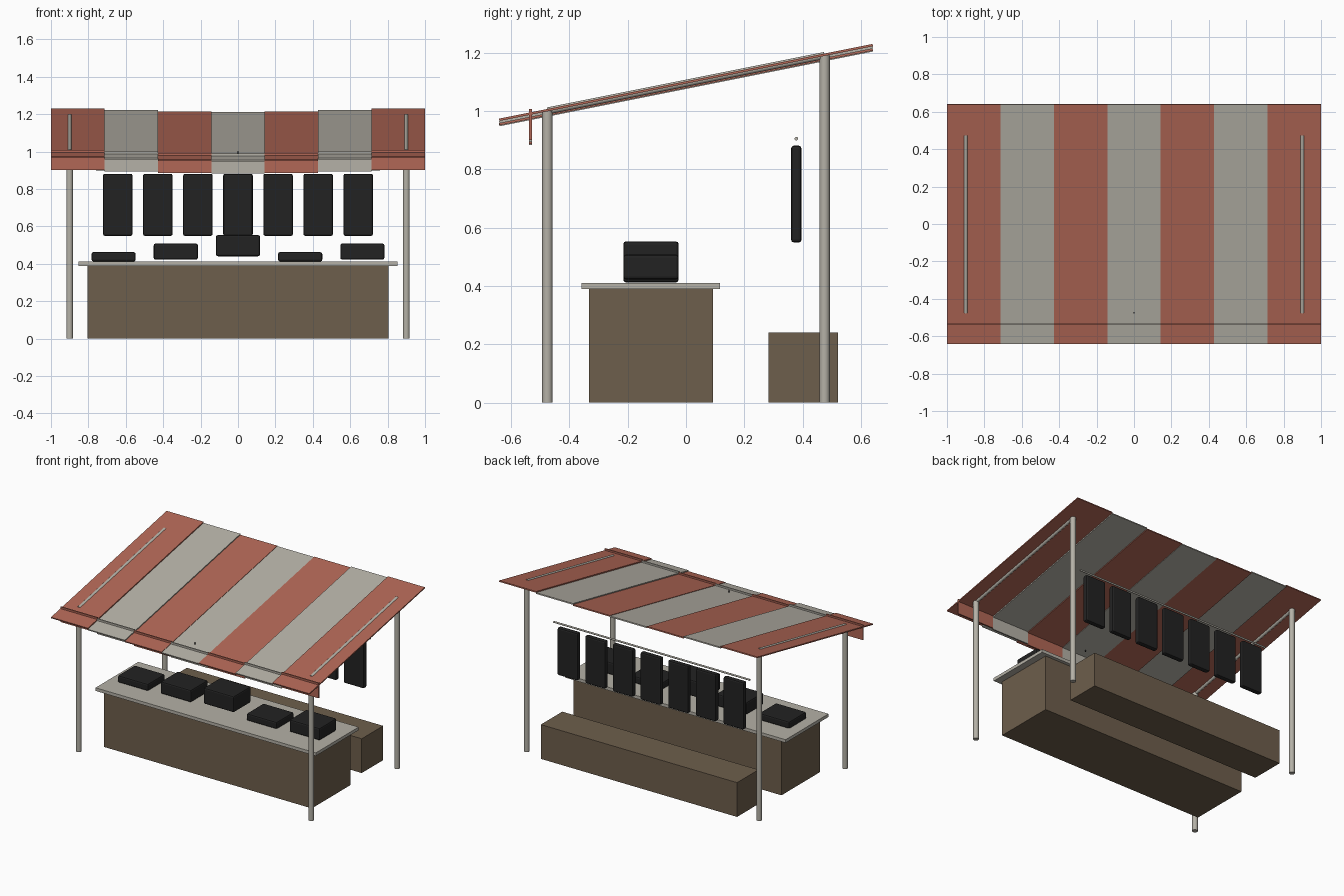
import bpy, math
from mathutils import Vector

if "Cube" in bpy.data.objects:
    bpy.data.objects.remove(bpy.data.objects["Cube"])


def material(name, rgb):
    m = bpy.data.materials.new(name)
    m.diffuse_color = (*rgb, 1)
    m.use_nodes = True
    m.node_tree.nodes["Principled BSDF"].inputs["Base Color"].default_value = m.diffuse_color
    return m


RED = material("brick red cloth", (0.44, 0.135, 0.092))
GREY = material("warm light grey", (0.46, 0.44, 0.385))
WOOD = material("brown wood", (0.155, 0.113, 0.072))
BLACK = material("black goods", (0.016, 0.016, 0.016))


def box(name, center, size, mat, bevel=0.0, tilt=0.0):
    bpy.ops.mesh.primitive_cube_add(size=1, location=center)
    ob = bpy.context.object
    ob.name = name
    ob.scale = size
    bpy.ops.object.transform_apply(location=False, rotation=False, scale=True)
    ob.rotation_euler.x = tilt
    ob.data.materials.append(mat)
    if bevel:
        mod = ob.modifiers.new("Bevel", 'BEVEL')
        mod.width = bevel
        mod.segments = 2
    return ob


def rod(name, start, end, radius, mat):
    a, b = Vector(start), Vector(end)
    bpy.ops.mesh.primitive_cylinder_add(vertices=16, radius=radius,
                                        depth=(b - a).length, location=(a + b) / 2)
    ob = bpy.context.object
    ob.name = name
    ob.rotation_euler = (b - a).to_track_quat('Z', 'Y').to_euler()
    ob.data.materials.append(mat)
    bpy.ops.object.shade_smooth_by_angle(angle=math.radians(40))
    return ob


# counter, its top slab and the rear bench
box("counter_base", (0, -0.12, 0.195), (1.61, 0.426, 0.39), WOOD)
box("counter_top", (0, -0.121, 0.40), (1.706, 0.474, 0.022), GREY)
box("rear_bench", (0, 0.402, 0.12), (1.52, 0.237, 0.24), WOOD)

# four posts and the sloping side rails
for side, x in (("left", -0.9), ("right", 0.9)):
    rod(f"front_post_{side}", (x, -0.475, 0), (x, -0.475, 1.0), 0.018, GREY)
    rod(f"back_post_{side}", (x, 0.475, 0), (x, 0.475, 1.19), 0.018, GREY)
    rod(f"side_rail_{side}", (x, -0.475, 1.0), (x, 0.475, 1.19), 0.012, GREY)

# striped canopy and valance, stepping down towards the middle
TILT = math.atan(0.2)
W = 2 / 7
for i in range(7):
    x = (i - 3) * W
    drop = (0.018, 0.015, 0.008, 0.0)[abs(i - 3)]
    mat = GREY if i % 2 else RED
    box(f"canopy_stripe_{i + 1}", (x, 0, 1.0975 - drop),
        (W, 1.28 / math.cos(TILT), 0.008), mat, tilt=TILT)
    box(f"valance_stripe_{i + 1}", (x, -0.533, 0.954 - drop),
        (W, 0.009, 0.106), mat)

# small peg in the middle of the front edge
rod("canopy_peg", (0, -0.475, 0.97), (0, -0.475, 1.003), 0.004, BLACK)

# hanging goods on a rear rod
rod("hanging_rod", (-0.76, 0.378, 0.905), (0.76, 0.378, 0.905), 0.006, GREY)
for i in range(7):
    box(f"hanging_item_{i + 1}", ((i - 3) * 0.2143, 0.378, 0.715),
        (0.158, 0.036, 0.332), BLACK, bevel=0.01)

# boxes displayed on the counter: low, middle, tall, low, middle
heights = {0: (0.412, 0.462), 1: (0.422, 0.508), 2: (0.44, 0.553)}
for i in range(5):
    lo, hi = heights[i % 3]
    box(f"display_box_{i + 1}", ((i - 2) * 0.3325, -0.12, (lo + hi) / 2),
        (0.236, 0.19, hi - lo), BLACK, bevel=0.01)
